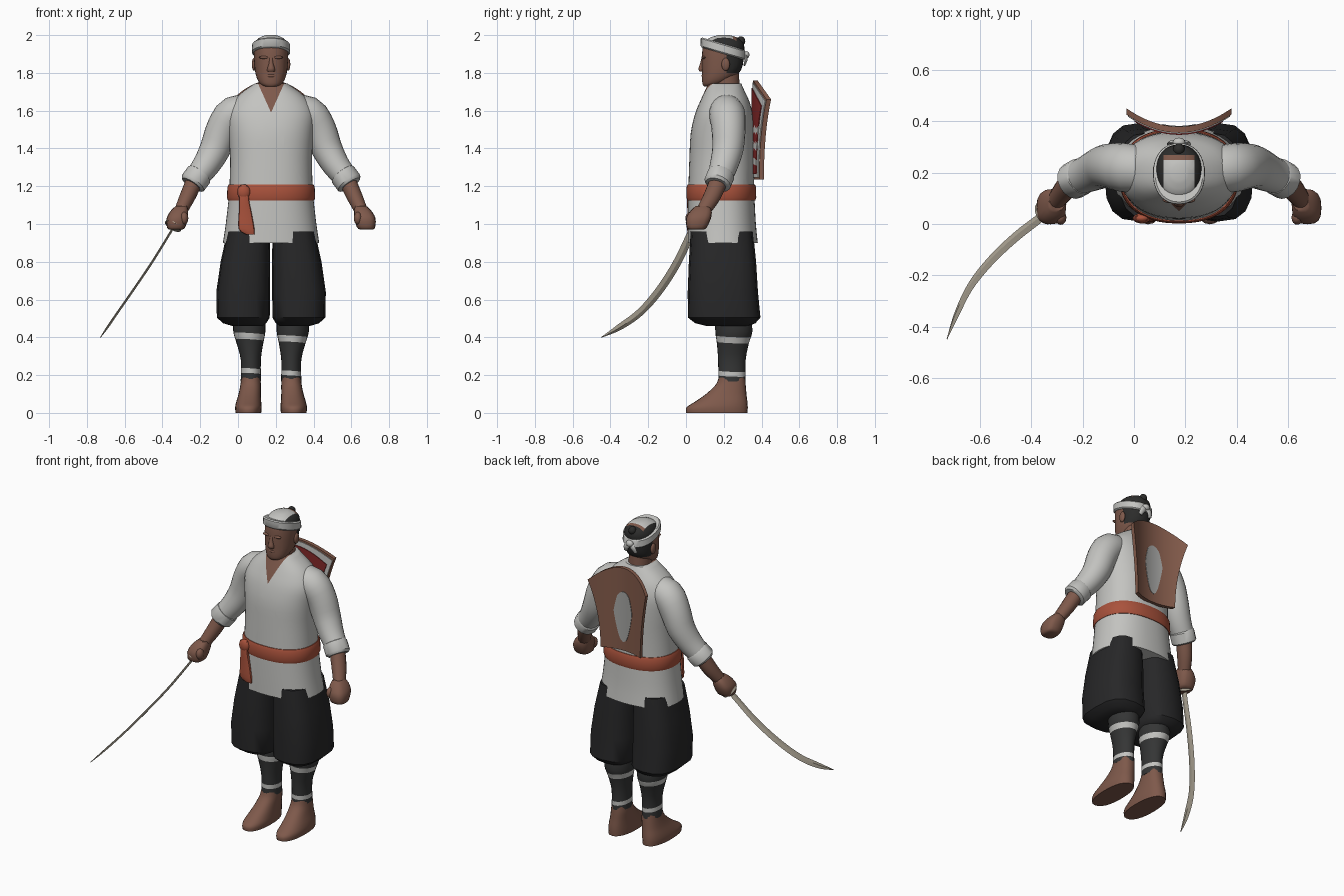
import bpy, bmesh, math
from mathutils import Vector, Matrix

if "Cube" in bpy.data.objects:
    bpy.data.objects.remove(bpy.data.objects["Cube"])

CX = 0.175  # body centre line


def material(name, r, g, b):
    m = bpy.data.materials.new(name)
    m.diffuse_color = (r, g, b, 1)
    m.use_nodes = True
    m.node_tree.nodes["Principled BSDF"].inputs["Base Color"].default_value = m.diffuse_color
    return m


CLOTH = material("white cloth", 0.55, 0.55, 0.53)
SKIN = material("brown skin", 0.21, 0.10, 0.07)
BLACK = material("black trouser cloth", 0.02, 0.02, 0.021)
CHARCOAL = material("charcoal leg wrap", 0.035, 0.036, 0.036)
HAIR = material("dark hair", 0.025, 0.025, 0.024)
SASH = material("rust sash", 0.40, 0.085, 0.045)
STEEL = material("pale steel", 0.50, 0.45, 0.36)
WOOD = material("brown wood", 0.23, 0.105, 0.07)
RED = material("dark red paint", 0.22, 0.02, 0.02)
GREY = material("grey paint", 0.38, 0.38, 0.37)


def finish(name, bm, mats, rule=None, cuts=(), angle=40):
    """Cut along planes, colour faces by rule, smooth, link."""
    for co, no in cuts:
        bmesh.ops.bisect_plane(bm, geom=bm.verts[:] + bm.edges[:] + bm.faces[:],
                               plane_co=co, plane_no=no)
    bmesh.ops.recalc_face_normals(bm, faces=bm.faces[:])
    if rule:
        for f in bm.faces:
            f.material_index = rule(f.calc_center_median())
    me = bpy.data.meshes.new(name)
    bm.to_mesh(me)
    bm.free()
    for m in mats:
        me.materials.append(m)
    for poly in me.polygons:
        poly.use_smooth = True
    me.set_sharp_from_angle(angle=math.radians(angle))
    ob = bpy.data.objects.new(name, me)
    bpy.context.collection.objects.link(ob)
    return ob


def spline(rows, k):
    """Catmull-Rom resampling of tuples, k steps per span."""
    out = []
    n = len(rows)
    for i in range(n - 1):
        a, b, c, d = (rows[max(0, min(n - 1, i + o))] for o in (-1, 0, 1, 2))
        for s in range(k):
            t = s / k
            out.append(tuple(0.5 * (2 * q + (r - p) * t + (2 * p - 5 * q + 4 * r - w) * t * t
                             + (3 * q - p - 3 * r + w) * t ** 3)
                             for p, q, r, w in zip(a, b, c, d)))
    return out + [tuple(rows[-1])]


def skin_rings(bm, rings):
    vs = [[bm.verts.new(p) for p in r] for r in rings]
    n = len(vs[0])
    for a, b in zip(vs, vs[1:]):
        for i in range(n):
            j = (i + 1) % n
            bm.faces.new((a[i], a[j], b[j], b[i]))
    bm.faces.new(vs[0][::-1])
    bm.faces.new(vs[-1])


def unit_ring(seg, p):
    f = lambda v: math.copysign(abs(v) ** (2 / p), v) if abs(v) > 1e-9 else 0.0
    return [(f(math.cos(2 * math.pi * i / seg)), f(math.sin(2 * math.pi * i / seg)))
            for i in range(seg)]


def loft(name, rows, mats, seg=32, p=2.0, k=3, shear=0, **kw):
    """Stack of level rings; each row is (z, x, y, half width, half depth)."""
    bm = bmesh.new()
    skin_rings(bm, [[(x + hx * u, y + hy * v, z + shear * hy * v) for u, v in unit_ring(seg, p)]
                    for z, x, y, hx, hy in spline(rows, k)])
    return finish(name, bm, mats, **kw)


def tube(name, rows, mats, seg=16, k=3, side=(0, 1, 0), **kw):
    """Sweep along a path; each row is (x, y, z, radius along side, other radius)."""
    rows = spline(rows, k)
    pts = [Vector(r[:3]) for r in rows]
    rings = []
    for i, r in enumerate(rows):
        t = (pts[min(i + 1, len(pts) - 1)] - pts[max(i - 1, 0)]).normalized()
        b = Vector(side)
        b = (b - t * t.dot(b)).normalized()
        n = t.cross(b)
        rings.append([pts[i] + b * r[3] * u + n * r[4] * v for u, v in unit_ring(seg, 2)])
    bm = bmesh.new()
    skin_rings(bm, rings)
    return finish(name, bm, mats, **kw)


def ball(name, c, r, mat):
    bm = bmesh.new()
    bmesh.ops.create_uvsphere(bm, u_segments=16, v_segments=10, radius=1,
                              matrix=Matrix.Translation(c) @ Matrix.Diagonal((*r, 1)))
    return finish(name, bm, [mat])


def panel(name, z0, z1, drop, width, off, thick, mats, rule=None, nu=16, nt=24):
    """Curved plate following the shield's bend."""
    bm = bmesh.new()
    grids = []
    for o in (off, off + thick):
        g = []
        for j in range(nt + 1):
            t = j / nt
            row = []
            for i in range(nu + 1):
                u = 2 * i / nu - 1
                dx = u * width(t)
                row.append(bm.verts.new((CX + dx, 0.355 + 1.7 * dx * dx + o,
                                         z0 + t * (z1 - drop * u * u - z0))))
            g.append(row)
        grids.append(g)
        for j in range(nt):
            for i in range(nu):
                bm.faces.new((g[j][i], g[j][i + 1], g[j + 1][i + 1], g[j + 1][i]))
    rim = ([(0, i) for i in range(nu)] + [(j, nu) for j in range(nt)]
           + [(nt, i) for i in range(nu, 0, -1)] + [(j, 0) for j in range(nt, 0, -1)])
    A, B = grids
    for (j, i), (m, n) in zip(rim, rim[1:] + rim[:1]):
        bm.faces.new((A[j][i], A[m][n], B[m][n], B[j][i]))
    return finish(name, bm, mats, rule)


# Tunic with a V neck
loft("tunic", [(0.90, CX, .195, .255, .185), (1.0, CX, .19, .24, .18), (1.13, CX, .187, .225, .176),
               (1.2, CX, .187, .22, .174), (1.35, CX, .19, .217, .172), (1.48, CX, .193, .226, .168),
               (1.58, CX, .2, .232, .153), (1.65, CX, .205, .20, .13), (1.70, CX, .205, .15, .107),
               (1.745, CX, .205, .085, .087)], [CLOTH, SKIN], seg=48, p=2.3,
     cuts=[((CX, 0, 1.59), (1, 0, -.45)), ((CX, 0, 1.59), (1, 0, .45)), ((0, .2, 0), (0, 1, 0))],
     rule=lambda c: int(c.y < .2 and abs(c.x - CX) < (c.z - 1.59) * .45))

# Sash with knot and hanging end
loft("sash", [(1.125, CX, .187, .228, .18), (1.14, CX, .187, .234, .185), (1.195, CX, .187, .231, .184),
              (1.21, CX, .187, .224, .178)], [SASH], seg=48, p=2.3, k=1)
ball("sash_knot", (.03, .022, 1.17), (.035, .02, .04), SASH)
loft("sash_end", [(.945, .064, .018, .022, .008), (.975, .045, .018, .042, .012), (1.06, .038, .02, .034, .013),
                  (1.13, .032, .02, .026, .014), (1.2, .028, .022, .025, .012)], [SASH], seg=12, p=3)

# Neck and head
loft("neck", [(1.62, CX, .215, .07, .07), (1.7, CX, .215, .066, .07), (1.8, CX, .205, .066, .075)], [SKIN])


def head_rule(c):
    if c.z > 1.93 - .29 * (c.y - .195):
        if abs(c.x - CX) < .06 and c.y < .268:
            return 2 if c.y < .25 else 0
        return 1
    return int(c.y > .215 and c.z > 1.8)


loft("head", [(1.728, CX, .125, .032, .03), (1.74, CX, .14, .055, .052), (1.765, CX, .163, .072, .078),
              (1.80, CX, .183, .083, .098), (1.84, CX, .192, .088, .108), (1.9, CX, .196, .091, .111),
              (1.95, CX, .2, .088, .107), (1.983, CX, .2, .066, .08), (2.0, CX, .2, .028, .03)],
     [SKIN, HAIR, CLOTH], p=2.2, rule=head_rule,
     cuts=[((0, y, 0), (0, 1, 0)) for y in (.215, .25, .268)]
     + [((CX + x, 0, 0), (1, 0, 0)) for x in (-.06, .06)]
     + [((0, 0, 1.8), (0, 0, 1)), ((0, .195, 1.93), (0, .29, 1))])
loft("nose", [(1.808, CX, .085, .02, .014), (1.822, CX, .083, .02, .018), (1.85, CX, .086, .012, .012),
              (1.88, CX, .09, .009, .008)], [SKIN], seg=10)
ball("lips", (CX, .094, 1.785), (.028, .012, .01), SKIN)
for s, n in ((-1, "right"), (1, "left")):
    ball(n + "_ear", (CX + s * .09, .21, 1.845), (.012, .022, .034), SKIN)
    ball(n + "_brow", (CX + s * .036, .094, 1.882), (.028, .012, .008), SKIN)
    tube(n + "_headband_tail", [(CX, .315, 1.895, .008, .014), (CX + s * .025, .318, 1.87, .008, .018),
                                (CX + s * .035, .308, 1.84, .005, .012)], [CLOTH], seg=8)
loft("headband", [(1.902, CX, .196, .094, .112), (1.909, CX, .196, .101, .119), (1.948, CX, .196, .1, .118),
                  (1.955, CX, .196, .092, .110)], [CLOTH], seg=36, p=2.2, k=1, shear=-.29)
ball("headband_knot", (CX, .318, 1.895), (.024, .018, .02), CLOTH)
ball("topknot", (CX, .29, 1.968), (.023, .024, .025), HAIR)
ball("topknot_base", (CX, .275, 1.945), (.03, .03, .025), HAIR)

# Arms and legs, mirrored about the centre line
for s, n in ((-1, "right"), (1, "left")):
    X = lambda d: CX + s * d
    tube(n + "_sleeve", [(X(.09), .21, 1.60, .08, .08), (X(.195), .217, 1.585, .095, .093),
                         (X(.255), .225, 1.505, .09, .088), (X(.295), .222, 1.40, .083, .082),
                         (X(.345), .2, 1.31, .074, .072), (X(.405), .175, 1.235, .064, .062)], [CLOTH], seg=24)
    tube(n + "_cuff", [(X(.375), .188, 1.268, .064, .064), (X(.38), .186, 1.262, .073, .072),
                       (X(.414), .167, 1.217, .073, .072), (X(.42), .164, 1.208, .062, .06)],
         [CLOTH], seg=16, k=1)
    tube(n + "_forearm", [(X(.40), .178, 1.24, .048, .045), (X(.44), .14, 1.15, .046, .042),
                          (X(.475), .095, 1.075, .038, .035), (X(.485), .08, 1.05, .036, .034)], [SKIN])
    loft(n + "_fist", [(.97, X(.505), .055, .032, .036), (.982, X(.503), .057, .048, .053),
                       (1.03, X(.497), .066, .056, .066), (1.07, X(.485), .08, .046, .056),
                       (1.095, X(.475), .088, .03, .036)], [SKIN], seg=16, p=2.8)
    ball(n + "_thumb", (X(.46), .025, 1.03), (.022, .028, .034), SKIN)
    loft(n + "_trouser_leg", [(.96, X(.12), .19, .112, .165), (.80, X(.136), .193, .131, .178),
                              (.64, X(.148), .195, .142, .186), (.505, X(.147), .202, .14, .192),
                              (.475, X(.14), .208, .115, .16), (.46, X(.125), .22, .08, .11)],
         [BLACK], seg=16, p=2.8, k=1)
    loft(n + "_shin", [(.52, X(.115), .25, .085, .095), (.43, X(.115), .253, .085, .098),
                       (.37, X(.112), .248, .071, .085), (.28, X(.107), .243, .053, .073),
                       (.165, X(.107), .243, .054, .072)], [CHARCOAL, CLOTH], seg=24,
         cuts=[((0, 0, z), (.06, .04, 1)) for z in (.40, .433, .222, .247)],
         rule=lambda c: int(any(a < c.z + .06 * c.x + .04 * c.y < b
                                for a, b in ((.40, .433), (.222, .247)))))
    loft(n + "_foot", [(0, X(.12), .163, .068, .163), (.03, X(.12), .165, .07, .162),
                       (.06, X(.118), .187, .066, .138), (.1, X(.113), .213, .059, .107),
                       (.15, X(.108), .237, .054, .079), (.19, X(.107), .243, .05, .069)],
         [SKIN], seg=24, p=2.3)

# Shield on the back: bowed towards the body
W = lambda t: .14 + .065 * t * t
panel("shield", 1.235, 1.76, .10, W, 0, .024, [WOOD])
panel("shield_white_front", 1.245, 1.75, .10, lambda t: W(t) * .97, -.004, .005, [CLOTH])
panel("shield_red_front", 1.265, 1.72, .095, lambda t: W(t) * .84, -.008, .005, [RED, CLOTH],
      rule=lambda c: int(c.z < 1.56 and (c.z - 1.26) % .085 > .05))
panel("shield_emblem", 1.29, 1.61, .03,
      lambda t: .003 + .076 * math.sqrt(t) * (1 - 1.4 * max(0, t - .65)), .022, .005, [GREY])

# Curved sword in the right hand
path = [(-.335, .05, .995), (-.37, .02, .935), (-.46, -.05, .79), (-.555, -.14, .65),
        (-.635, -.24, .535), (-.69, -.35, .455), (-.728, -.448, .40)]
p0, p1, p2 = (Vector(path[i]) for i in (0, 3, 6))
flat = (p2 - p0).cross(p1 - p0).normalized()
half = (.02, .021, .022, .022, .021, .018, .002)
tube("sword_blade", [(*p, .006 if w > .01 else .002, w) for p, w in zip(path, half)],
     [STEEL], seg=4, k=5, side=flat, angle=30)
tube("sword_guard", [(-.337, .052, 1.0, .048, .052), (-.344, .046, .988, .048, .052)],
     [STEEL], k=1, side=flat)
tube("sword_grip", [(-.34, .05, .995, .014, .018), (-.285, .105, 1.10, .014, .018)],
     [WOOD], seg=12, k=1, side=flat)
